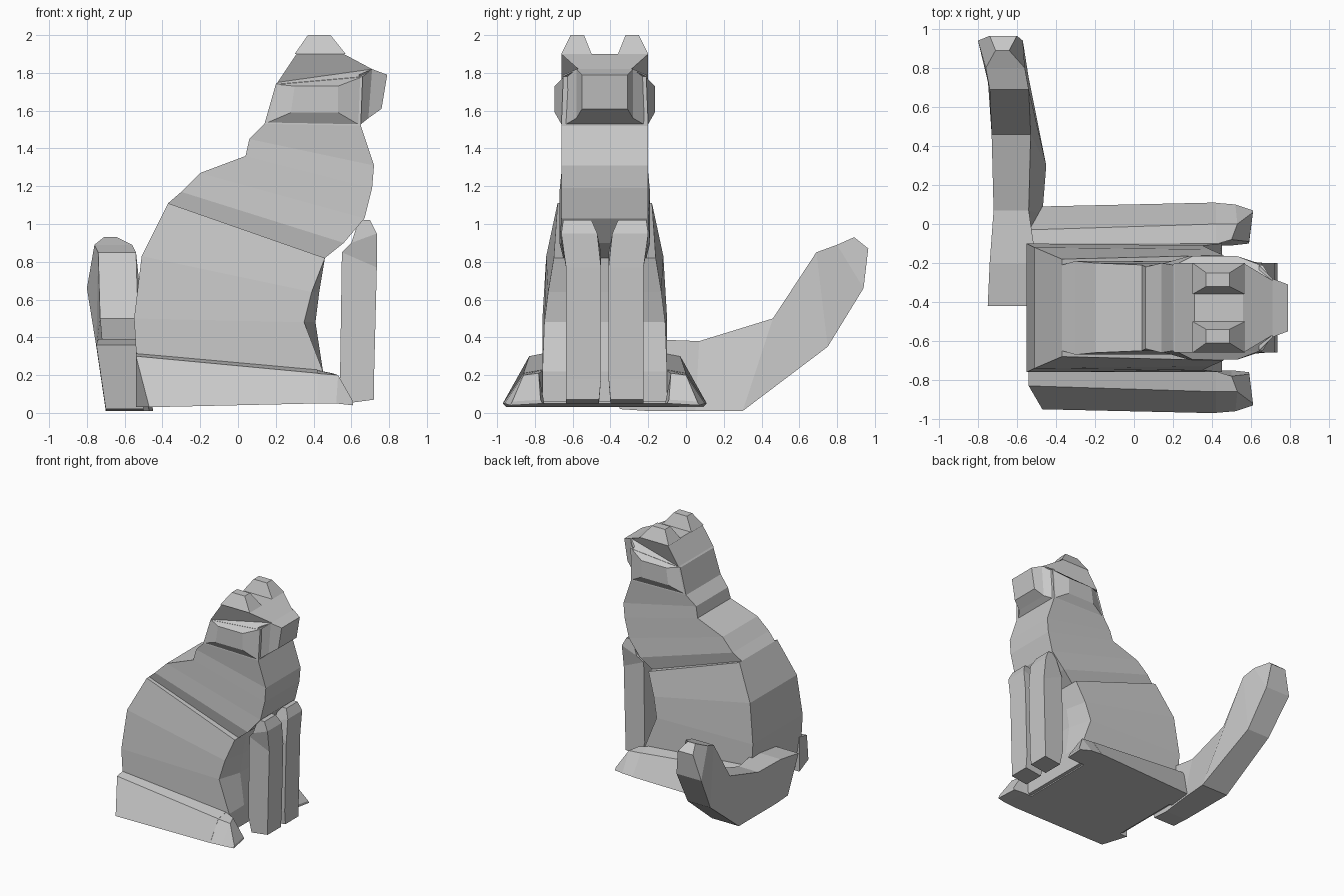
import bpy
import bmesh
from mathutils import Vector

# Remove the default cube only
default_cube = bpy.data.objects.get("Cube")
if default_cube:
    bpy.data.objects.remove(default_cube, do_unlink=True)

# The animal faces +x and is symmetric about this plane
MIDDLE = -0.43

# One plain grey for the whole animal
grey = bpy.data.materials.new("plain_grey")
grey.use_nodes = True
grey_colour = (0.58, 0.58, 0.58, 1)
grey.diffuse_color = grey_colour
for node in grey.node_tree.nodes:
    if node.type == "BSDF_PRINCIPLED":
        node.inputs["Base Color"].default_value = grey_colour


def loft(name, rings):
    """Skin a row of equal-sized point rings and cap both ends, flat shaded."""
    bm = bmesh.new()
    rows = [[bm.verts.new(Vector(point)) for point in ring] for ring in rings]
    count = len(rows[0])
    for lower, upper in zip(rows, rows[1:]):
        for i in range(count):
            j = (i + 1) % count
            bm.faces.new((lower[i], lower[j], upper[j], upper[i]))
    bm.faces.new(rows[0])
    bm.faces.new(rows[-1])
    bmesh.ops.recalc_face_normals(bm, faces=bm.faces)
    mesh = bpy.data.meshes.new(name)
    bm.to_mesh(mesh)
    bm.free()
    mesh.materials.append(grey)
    part = bpy.data.objects.new(name, mesh)
    bpy.context.collection.objects.link(part)
    return part


def slice_ring(back, front, back_half, front_half, bulge=0.0):
    """Section across the body from a back point to a front point (x, z)."""
    (bx, bz), (fx, fz) = back, front
    ring = [(bx, MIDDLE - back_half, bz), (bx, MIDDLE + back_half, bz),
            (fx, MIDDLE + front_half, fz)]
    for share in (0.4, -0.4):
        ring.append((fx + bulge, MIDDLE + share * front_half, fz))
    ring.append((fx, MIDDLE - front_half, fz))
    return ring


def box_ring_x(x, half, low, high, lean=0.0):
    """Upright rectangle across x; lean pushes the upper edge forward."""
    return [(x, MIDDLE - half, low), (x, MIDDLE + half, low),
            (x + lean, MIDDLE + half, high), (x + lean, MIDDLE - half, high)]


def paired(name, rings):
    """Build a part given by offsets from the middle plane on both sides."""
    for side, sign in (("left", 1), ("right", -1)):
        loft(side + "_" + name,
             [[(x, MIDDLE + sign * y, z) for x, y, z in ring] for ring in rings])


# Seated trunk
loft("trunk", [
    slice_ring((-0.5, 0.05), (0.45, 0.06), 0.33, 0.33),
    slice_ring((-0.54, 0.33), (0.45, 0.22), 0.33, 0.33),
    slice_ring((-0.55, 0.5), (0.35, 0.48), 0.33, 0.32, 0.06),
    slice_ring((-0.51, 0.83), (0.39, 0.64), 0.31, 0.3, 0.04),
    slice_ring((-0.37, 1.11), (0.46, 0.82), 0.25, 0.27),
])

# Chest and neck
loft("chest_and_neck", [
    slice_ring((-0.37, 1.11), (0.46, 0.82), 0.22, 0.22),
    slice_ring((-0.3, 1.17), (0.56, 0.9), 0.24, 0.24),
    slice_ring((-0.2, 1.27), (0.67, 1.03), 0.23, 0.23),
    slice_ring((0.04, 1.36), (0.71, 1.19), 0.22, 0.23),
    slice_ring((0.06, 1.45), (0.72, 1.31), 0.21, 0.23),
    slice_ring((0.14, 1.53), (0.65, 1.52), 0.23, 0.23),
])

# Skull with overhanging brow
loft("head", [
    slice_ring((0.14, 1.53), (0.65, 1.52), 0.23, 0.23),
    slice_ring((0.2, 1.74), (0.66, 1.78), 0.22, 0.22),
    slice_ring((0.21, 1.75), (0.71, 1.82), 0.23, 0.14),
    slice_ring((0.31, 1.9), (0.56, 1.9), 0.23, 0.23),
])

# Muzzle
loft("muzzle", [
    box_ring_x(0.64, 0.22, 1.52, 1.79),
    box_ring_x(0.69, 0.15, 1.56, 1.82, 0.02),
    box_ring_x(0.76, 0.12, 1.61, 1.79, 0.03),
])

# Cheeks
paired("cheek", [
    [(0.14, 0.225, 1.53), (0.65, 0.225, 1.52), (0.66, 0.215, 1.78), (0.2, 0.215, 1.74)],
    [(0.28, 0.265, 1.59), (0.53, 0.265, 1.59), (0.53, 0.265, 1.73), (0.3, 0.265, 1.73)],
])

# Blunt ears
paired("ear", [
    [(x, y, 1.9) for x, y in ((0.3, 0.07), (0.57, 0.07), (0.57, 0.23), (0.3, 0.23))],
    [(x, y, 2) for x, y in ((0.37, 0.11), (0.49, 0.11), (0.49, 0.18), (0.37, 0.18))],
])


# Front legs, straight below and tapering into the chest
def leg_ring(rear, front, inner, outer, rear_z, front_z):
    return [(rear, inner, rear_z), (front, inner, front_z),
            (front, outer, front_z), (rear, outer, rear_z)]


paired("front_leg", [
    leg_ring(0.57, 0.72, 0.03, 0.205, 0.05, 0.07),
    leg_ring(0.54, 0.72, 0.02, 0.205, 0.18, 0.18),
    leg_ring(0.55, 0.735, 0.02, 0.205, 0.85, 0.77),
    leg_ring(0.6, 0.735, 0.04, 0.23, 0.9, 0.95),
    leg_ring(0.64, 0.7, 0.07, 0.22, 1.02, 1.02),
])


# Haunches, sloping outward to the ground, with a foot in front
def haunch_ring(x, inner, ridge, outer, low, high):
    return [(x, inner, low), (x, inner, high + 0.02), (x, ridge, high),
            (x + 0.07 * (x < 0), outer, low)]


paired("haunch", [
    haunch_ring(-0.54, 0.3, 0.4, 0.52, 0.03, 0.3),
    haunch_ring(0.42, 0.32, 0.43, 0.54, 0.05, 0.21),
])
paired("hind_foot", [
    haunch_ring(0.4, 0.32, 0.43, 0.54, 0.05, 0.21),
    [(0.5, 0.32, 0.05), (0.5, 0.35, 0.21), (0.53, 0.43, 0.2), (0.52, 0.53, 0.05)],
    [(0.59, 0.33, 0.05), (0.59, 0.34, 0.07), (0.61, 0.49, 0.06), (0.61, 0.5, 0.04)],
])

# Flat underside between the haunches
loft("underside", [box_ring_x(-0.47, 0.5, 0.03, 0.06), box_ring_x(0.42, 0.5, 0.05, 0.07)])


# Tail, running out to the side and curling up
def tail_ring(bottom, top, low_x, high_x):
    (by, bz), (ty, tz) = bottom, top
    return [(low_x[0], by, bz), (low_x[1], by, bz),
            (high_x[1], ty, tz), (high_x[0], ty, tz)]


loft("tail", [
    tail_ring((-0.35, 0.02), (-0.42, 0.36), (-0.7, -0.5), (-0.75, -0.5)),
    tail_ring((-0.2, 0.01), (-0.2, 0.39), (-0.7, -0.5), (-0.74, -0.5)),
    tail_ring((0.05, 0.01), (0.07, 0.38), (-0.7, -0.47), (-0.72, -0.54)),
    tail_ring((0.3, 0.01), (0.46, 0.5), (-0.7, -0.45), (-0.73, -0.53)),
    tail_ring((0.75, 0.35), (0.69, 0.85), (-0.75, -0.54), (-0.74, -0.54)),
    tail_ring((0.94, 0.66), (0.8, 0.89), (-0.8, -0.57), (-0.76, -0.56)),
    tail_ring((0.965, 0.87), (0.89, 0.93), (-0.74, -0.6), (-0.71, -0.64)),
])
